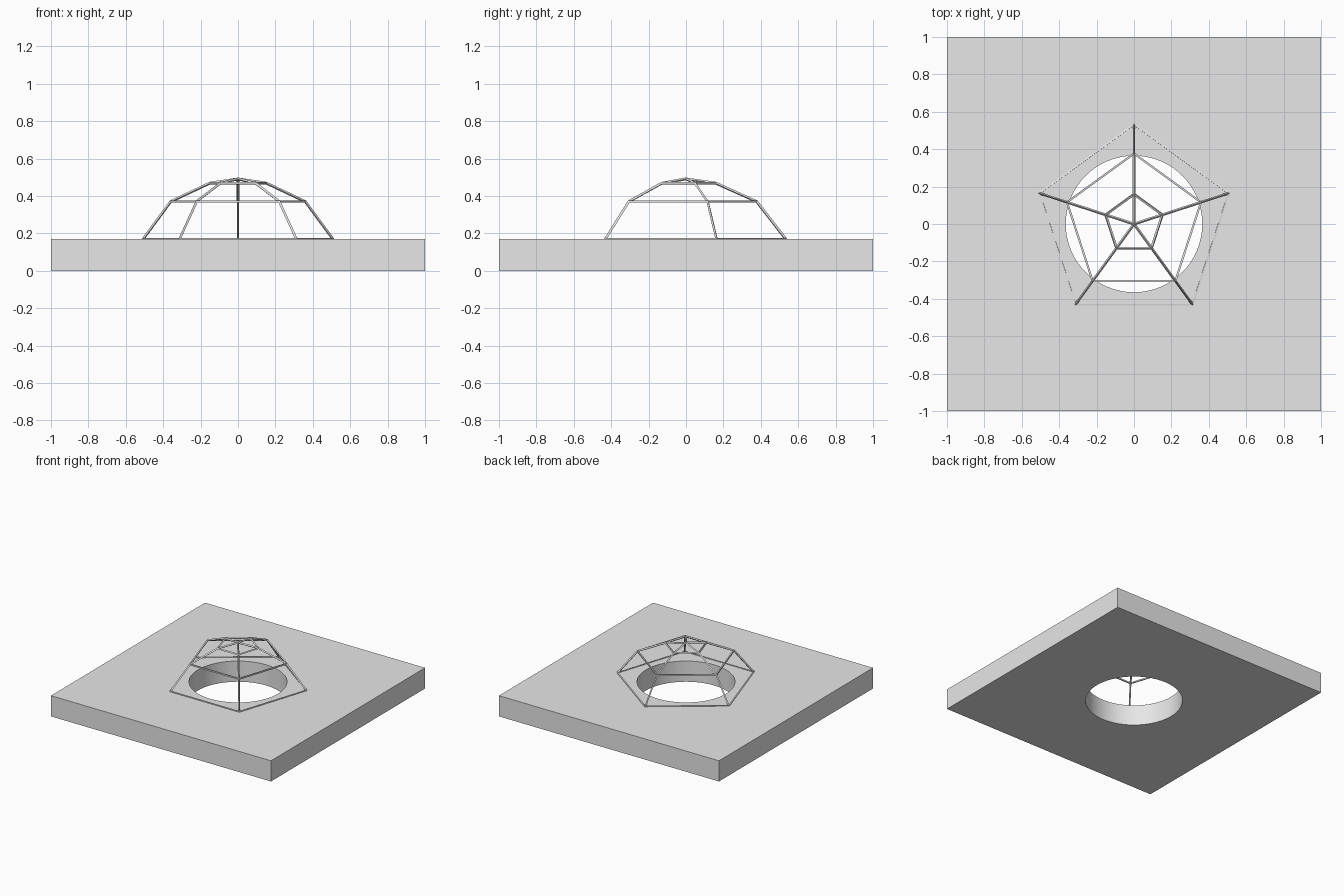
import bpy
import bmesh
from math import cos, sin, pi

cube = bpy.data.objects.get("Cube")
if cube:
    bpy.data.objects.remove(cube, do_unlink=True)

grey = bpy.data.materials.new("light_grey")
grey.use_nodes = True
colour = (0.8, 0.8, 0.8, 1)
grey.diffuse_color = colour
grey.node_tree.nodes["Principled BSDF"].inputs["Base Color"].default_value = colour

SLAB_TOP = 0.17
HOLE_RADIUS = 0.365


def make_object(name, bm):
    bmesh.ops.recalc_face_normals(bm, faces=bm.faces)
    mesh = bpy.data.meshes.new(name)
    bm.to_mesh(mesh)
    bm.free()
    mesh.materials.append(grey)
    obj = bpy.data.objects.new(name, mesh)
    bpy.context.collection.objects.link(obj)
    return obj


def ring(bm, radius, z, sides):
    angles = [pi / 2 + 2 * pi * i / sides for i in range(sides)]
    return [bm.verts.new((radius * cos(a), radius * sin(a), z)) for a in angles]


# Square slab with a round hole through its middle
bm = bmesh.new()
bmesh.ops.create_cube(bm, size=1)
bmesh.ops.scale(bm, vec=(2, 2, SLAB_TOP), verts=bm.verts)
bmesh.ops.translate(bm, vec=(0, 0, SLAB_TOP / 2), verts=bm.verts)
slab = make_object("base_slab", bm)

bm = bmesh.new()
bmesh.ops.create_cone(bm, cap_ends=True, segments=64, radius1=HOLE_RADIUS,
                      radius2=HOLE_RADIUS, depth=1)
cutter = make_object("hole_cutter", bm)

cut = slab.modifiers.new("hole", "BOOLEAN")
cut.operation = "DIFFERENCE"
cut.solver = "EXACT"
cut.object = cutter
bpy.context.view_layer.objects.active = slab
slab.select_set(True)
bpy.ops.object.modifier_apply(modifier="hole")
bpy.data.objects.remove(cutter, do_unlink=True)
bpy.ops.object.shade_smooth_by_angle(angle=pi / 6)

# Five-sided open dome, turned into a lattice of thin struts
bm = bmesh.new()
profile = [(0.533, SLAB_TOP), (0.378, 0.37), (0.16, 0.468)]
rings = [ring(bm, r, z, 5) for r, z in profile]
apex = bm.verts.new((0, 0, 0.491))
for i in range(5):
    j = (i + 1) % 5
    for low, high in zip(rings, rings[1:]):
        bm.faces.new((low[i], low[j], high[j], high[i]))
    bm.faces.new((rings[-1][i], rings[-1][j], apex))
dome = make_object("dome_lattice", bm)
struts = dome.modifiers.new("struts", "WIREFRAME")
struts.thickness = 0.015
struts.offset = 0
struts.use_even_offset = True
struts.use_boundary = True
struts.use_replace = True
